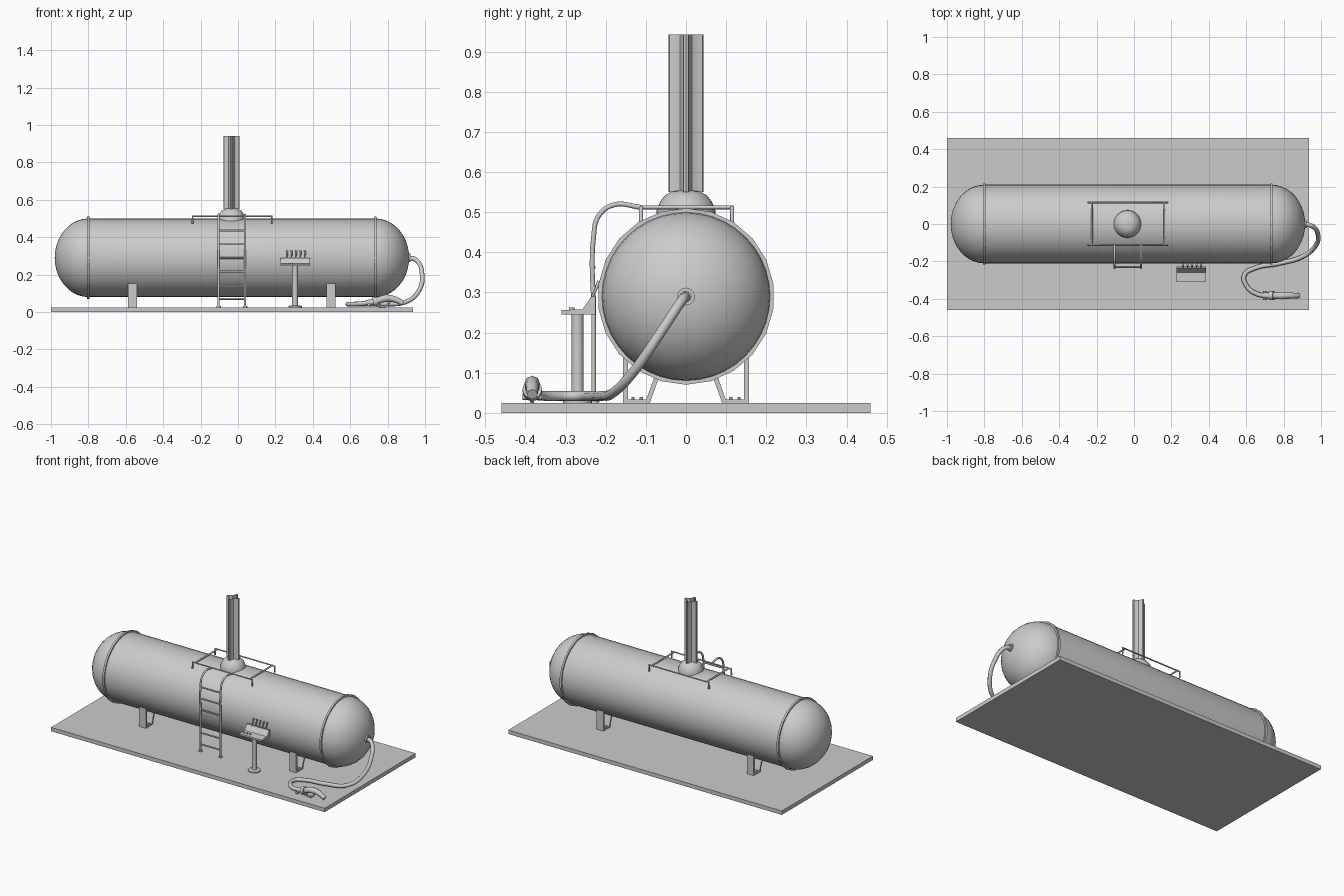
import bpy, bmesh, math
from mathutils import Vector

cube = bpy.data.objects.get("Cube")
if cube:
    bpy.data.objects.remove(cube, do_unlink=True)

grey = bpy.data.materials.new("plain grey")
grey.use_nodes = True
COLOUR = (0.6, 0.6, 0.6, 1)
grey.diffuse_color = COLOUR
grey.node_tree.nodes["Principled BSDF"].inputs["Base Color"].default_value = COLOUR


def finish(name, bm, smooth=False, angle=40):
    bmesh.ops.recalc_face_normals(bm, faces=bm.faces)
    mesh = bpy.data.meshes.new(name)
    bm.to_mesh(mesh)
    bm.free()
    mesh.materials.append(grey)
    obj = bpy.data.objects.new(name, mesh)
    bpy.context.collection.objects.link(obj)
    if smooth:
        bpy.ops.object.select_all(action='DESELECT')
        obj.select_set(True)
        bpy.context.view_layer.objects.active = obj
        bpy.ops.object.shade_smooth_by_angle(angle=math.radians(angle))
    return obj


def prism(name, points, to3d, depth):
    """Extrude a closed 2D outline along a vector."""
    bm = bmesh.new()
    face = bm.faces.new([bm.verts.new(to3d(a, b)) for a, b in points])
    new = bmesh.ops.extrude_face_region(bm, geom=[face])["geom"]
    bmesh.ops.translate(bm, vec=depth, verts=[v for v in new if isinstance(v, bmesh.types.BMVert)])
    return finish(name, bm)


def box(name, x0, x1, y0, y1, z0, z1):
    outline = [(x0, y0), (x1, y0), (x1, y1), (x0, y1)]
    return prism(name, outline, lambda a, b: (a, b, z0), (0, 0, z1 - z0))


def lathe(name, profile, centre, axis='Z', sides=32, angle=40):
    """Spin (radius, height) points about an axis."""
    bm = bmesh.new()
    ring = [bm.verts.new((r, 0, h)) for r, h in profile]
    edges = [bm.edges.new(pair) for pair in zip(ring, ring[1:])]
    bmesh.ops.spin(bm, geom=ring + edges, axis=(0, 0, 1), cent=(0, 0, 0),
                   angle=math.tau, steps=sides, use_duplicate=False)
    bmesh.ops.remove_doubles(bm, verts=bm.verts, dist=0.0001)
    obj = finish(name, bm, True, angle)
    obj.location = centre
    if axis == 'X':
        obj.rotation_euler = (0, math.pi / 2, 0)
    return obj


def tube(name, points, radius, smooth=False, radii=None):
    """Round bar or hose along a path."""
    curve = bpy.data.curves.new(name, 'CURVE')
    curve.dimensions = '3D'
    curve.bevel_depth = radius
    curve.bevel_resolution = 2
    curve.use_fill_caps = True
    curve.resolution_u = 8
    spline = curve.splines.new('BEZIER' if smooth else 'POLY')
    pts = spline.bezier_points if smooth else spline.points
    pts.add(len(points) - 1)
    for i, (p, co) in enumerate(zip(pts, points)):
        if smooth:
            p.co = co
            p.handle_left_type = p.handle_right_type = 'AUTO'
        else:
            p.co = (*co, 1)
        p.radius = radii[i] if radii else 1
    curve.materials.append(grey)
    obj = bpy.data.objects.new(name, curve)
    bpy.context.collection.objects.link(obj)
    return obj


# Ground slab
FLOOR = 0.025
box("ground_slab", -1, 0.935, -0.46, 0.46, 0, FLOOR)

# Tank shell with domed ends
R, AXIS_Z, LEFT, RIGHT, DOME = 0.21, 0.29, -0.8, 0.735, 0.18
arc = [math.pi / 2 * i / 10 for i in range(11)]
shell = [(R * math.sin(a), LEFT - DOME * math.cos(a)) for a in arc]
shell += [(R * math.cos(a), RIGHT + DOME * math.sin(a)) for a in arc]
lathe("tank", shell, (0, 0, AXIS_Z), 'X', 40)

# Raised bands at the weld seams
for name, x in (("left_band", RIGHT), ("right_band", LEFT)):
    lathe(name, [(0.2, -0.006), (0.22, -0.006), (0.22, 0.006), (0.2, 0.006)],
          (x, 0, AXIS_Z), 'X', 22, 15)

# Support feet: upright plate, floor plate, slanted brace and bolts
for x in (-0.565, 0.498):
    for side in (-1, 1):
        foot = [(0.145, FLOOR), (0.157, FLOOR), (0.157, 0.155), (0.145, 0.155)]
        floor_plate = [(0.09, FLOOR), (0.157, FLOOR), (0.157, 0.033), (0.09, 0.033)]
        brace = [(0.09, FLOOR), (0.102, FLOOR), (0.075, 0.1), (0.063, 0.1)]
        for name, shape in (("foot_upright", foot), ("foot_plate", floor_plate), ("foot_brace", brace)):
            prism(name, shape, lambda a, b: (x - 0.024, side * a, b), (0.048, 0, 0))
        for dx in (-0.014, 0.014):
            for y in (0.112, 0.132):
                lathe("foot_bolt", [(0, 0.006), (0.005, 0.006), (0.005, 0)],
                      (x + dx, side * y, 0.033), sides=6, angle=20)

# Hatch dome and small cap on top of the tank
HX = -0.035
lathe("hatch_dome", [(0.074, 0.485), (0.073, 0.505), (0.065, 0.525), (0.052, 0.542),
                     (0.036, 0.551), (0.018, 0.555), (0, 0.556)], (HX, 0, 0))
lathe("hatch_cap", [(0.018, 0.55), (0.018, 0.56), (0, 0.562)], (HX, 0, 0), sides=16)

# Open fluted column above the hatch
quarter = [(0.041, -0.006), (0.043, 0), (0.041, 0.006), (0.031, 0.008), (0.021, 0.012),
           (0.015, 0.015), (0.012, 0.021), (0.008, 0.031)]
bm = bmesh.new()
loop = []
for k in range(4):
    c, s = round(math.cos(k * math.pi / 2)), round(math.sin(k * math.pi / 2))
    loop += [bm.verts.new((HX + c * a - s * b, s * a + c * b, 0.55)) for a, b in quarter]
edges = [bm.edges.new((loop[i - 1], loop[i])) for i in range(len(loop))]
new = bmesh.ops.extrude_edge_only(bm, edges=edges)["geom"]
bmesh.ops.translate(bm, vec=(0, 0, 0.392), verts=[v for v in new if isinstance(v, bmesh.types.BMVert)])
finish("fluted_column", bm, True, 35)

# Guard rail around the hatch
RAIL_Z = 0.512
for y in (-0.112, 0.115):
    tube("long_rail", [(-0.243, y, 0.472), (-0.243, y, RAIL_Z), (0.18, y, RAIL_Z), (0.18, y, 0.472)], 0.005)
for x in (-0.225, 0.162):
    tube("cross_rail", [(x, -0.115, RAIL_Z), (x, 0.118, RAIL_Z)], 0.005)

# Ladder with rails curving over onto the tank
LADDER_X, LADDER_Y = (-0.104, 0.038), -0.23
for x in LADDER_X:
    tube("ladder_rail", [(x, LADDER_Y, FLOOR), (x, LADDER_Y, 0.25), (x, LADDER_Y, 0.44), (x, -0.218, 0.49),
                         (x, -0.18, 0.518), (x, -0.112, RAIL_Z)], 0.006, True)
    lathe("ladder_foot", [(0, 0.006), (0.012, 0.006), (0.012, 0)], (x, LADDER_Y, FLOOR), sides=12)
for i in range(6):
    z = 0.07 + i * 0.073
    tube("ladder_rung", [(LADDER_X[0], LADDER_Y, z), (LADDER_X[1], LADDER_Y, z)], 0.005)

# Control stand: flanged post, desk, levers and buttons
PX, PY = 0.305, -0.27
lathe("control_post", [(0.036, FLOOR), (0.036, 0.032), (0.016, 0.036), (0.015, 0.05), (0.015, 0.247)],
      (PX, PY, 0), sides=20, angle=30)
desk = [(-0.31, 0.245), (-0.31, 0.256), (-0.258, 0.258), (-0.235, 0.29), (-0.226, 0.29), (-0.226, 0.245)]
prism("control_desk", desk, lambda a, b: (0.226, a, b), (0.159, 0, 0))
for i in range(5):
    x = 0.263 + i * 0.024
    tube("lever", [(x, -0.24, 0.278), (x, -0.226, 0.305), (x, -0.216, 0.328)], 0.004, radii=[0.6, 0.8, 1.4])
for i in range(3):
    lathe("button", [(0, 0.007), (0.007, 0.007), (0.007, 0)], (0.242 + i * 0.022, -0.285, 0.255), sides=12)

# Delivery hose from the tank end to the ground
lathe("hose_collar", [(0, 0), (0.022, 0), (0.022, 0.02), (0.013, 0.02)], (0.903, 0, AXIS_Z), 'X', 20)
tube("hose", [(0.905, 0, 0.29), (0.95, -0.01, 0.28), (0.984, -0.06, 0.205), (0.965, -0.125, 0.11),
              (0.9, -0.175, 0.055), (0.77, -0.212, 0.042), (0.65, -0.235, 0.042), (0.59, -0.275, 0.042),
              (0.605, -0.335, 0.042), (0.66, -0.375, 0.045), (0.71, -0.383, 0.052)], 0.0125, True)

# Filling nozzle with collar, spout and trigger guard
NY = -0.383
tube("nozzle_body", [(0.69, NY, 0.048), (0.74, NY, 0.058), (0.79, NY, 0.073), (0.84, NY, 0.067),
                     (0.882, NY, 0.046)], 0.017, True, [0.9, 1, 1.15, 0.95, 0.8])
collar = lathe("nozzle_collar", [(0, -0.012), (0.024, -0.012), (0.024, 0.012), (0, 0.012)],
               (0.735, NY, 0.056), 'X', 16)
collar.rotation_euler = (0, math.radians(75), 0)
tube("trigger_guard", [(0.72, NY, 0.04), (0.745, NY, 0.032), (0.79, NY, 0.032), (0.815, NY, 0.06)], 0.005, True)
tube("trigger", [(0.765, NY, 0.06), (0.755, NY, 0.034)], 0.004)
tube("nozzle_valve", [(0.7, NY - 0.024, 0.04), (0.7, NY + 0.024, 0.04)], 0.008)
